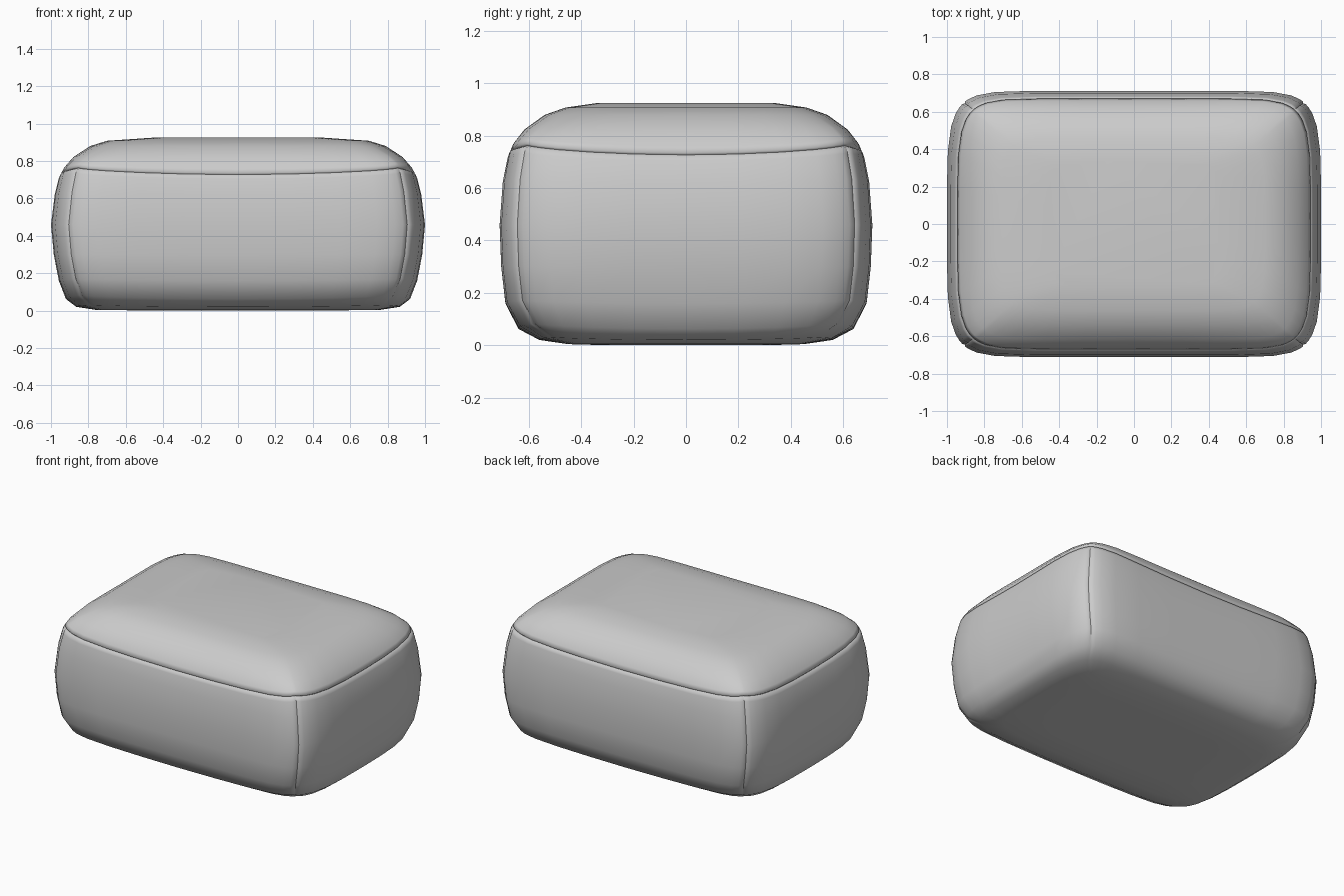
import bpy, bmesh

if "Cube" in bpy.data.objects:
    bpy.data.objects.remove(bpy.data.objects["Cube"])

# Perimeter samples on a unit square, clustered near the corners
T = [0.0, 0.3, 0.55, 0.75, 0.87, 0.94, 0.98, 1.0]
quarter = [(1.0, t) for t in T] + [(t, 1.0) for t in reversed(T[:-1])]
perimeter = (quarter + [(-x, y) for x, y in reversed(quarter[:-1])]
             + [(-x, -y) for x, y in quarter[1:]]
             + [(x, -y) for x, y in reversed(quarter[1:-1])])


def soft_scale(x, y):
    """Pull a point of the square onto a softly bulging rectangle."""
    lo, hi = 0.5, 1.0
    for _ in range(30):
        m = (lo + hi) / 2
        if abs(m * x) ** 10.5 + abs(m * y) ** 5 > 1:
            hi = m
        else:
            lo = m
    return lo


# Levels: half width, half depth, height, extra height at the corners
body = [(0.45, 0.30, 0.0, 0.0), (0.76, 0.45, 0.004, 0.0), (0.865, 0.56, 0.02, 0.01),
        (0.92, 0.64, 0.062, 0.02), (0.958, 0.69, 0.16, 0.01), (0.985, 0.706, 0.30, 0.0),
        (1.0, 0.712, 0.46, 0.0), (0.98, 0.70, 0.62, 0.015), (0.958, 0.682, 0.705, 0.03),
        (0.95, 0.676, 0.723, 0.035)]
seam = [(0.937, 0.664, 0.727, 0.035)]
crown = [(0.944, 0.670, 0.735, 0.035), (0.93, 0.66, 0.76, 0.03), (0.88, 0.618, 0.82, 0.012),
         (0.79, 0.54, 0.88, 0.0), (0.70, 0.46, 0.908, 0.0), (0.45, 0.34, 0.925, 0.0)]
levels = body + seam + crown

bm = bmesh.new()
rings = []
for i, (a, b, z, lift) in enumerate(levels):
    ring = []
    for x, y in perimeter:
        s = soft_scale(x, y)
        # vertical corner stitching is drawn in slightly
        if abs(x) == 1 and abs(y) == 1 and 3 <= i < len(body):
            s *= 0.994
        edge = min(abs(x), abs(y)) ** 2
        ring.append(bm.verts.new((a * s * x, b * s * y, z + lift * edge)))
    rings.append(ring)

n = len(perimeter)
for lower, upper in zip(rings, rings[1:]):
    for k in range(n):
        j = (k + 1) % n
        bm.faces.new((lower[k], lower[j], upper[j], upper[k]))
bm.faces.new(list(reversed(rings[0])))
bm.faces.new(rings[-1])
bmesh.ops.recalc_face_normals(bm, faces=bm.faces[:])
for f in bm.faces:
    f.smooth = True

# Crisp lines along the top seam and the corner seams
groove = set(rings[len(body)])
corners = {r[k] for r in rings[3:len(body)] for k, (x, y) in enumerate(perimeter)
           if abs(x) == 1 and abs(y) == 1}
for e in bm.edges:
    if all(v in groove for v in e.verts) or all(v in corners for v in e.verts):
        e.smooth = False

mesh = bpy.data.meshes.new("pouf_cushion")
bm.to_mesh(mesh)
bm.free()
pouf = bpy.data.objects.new("pouf_cushion", mesh)
bpy.context.collection.objects.link(pouf)
